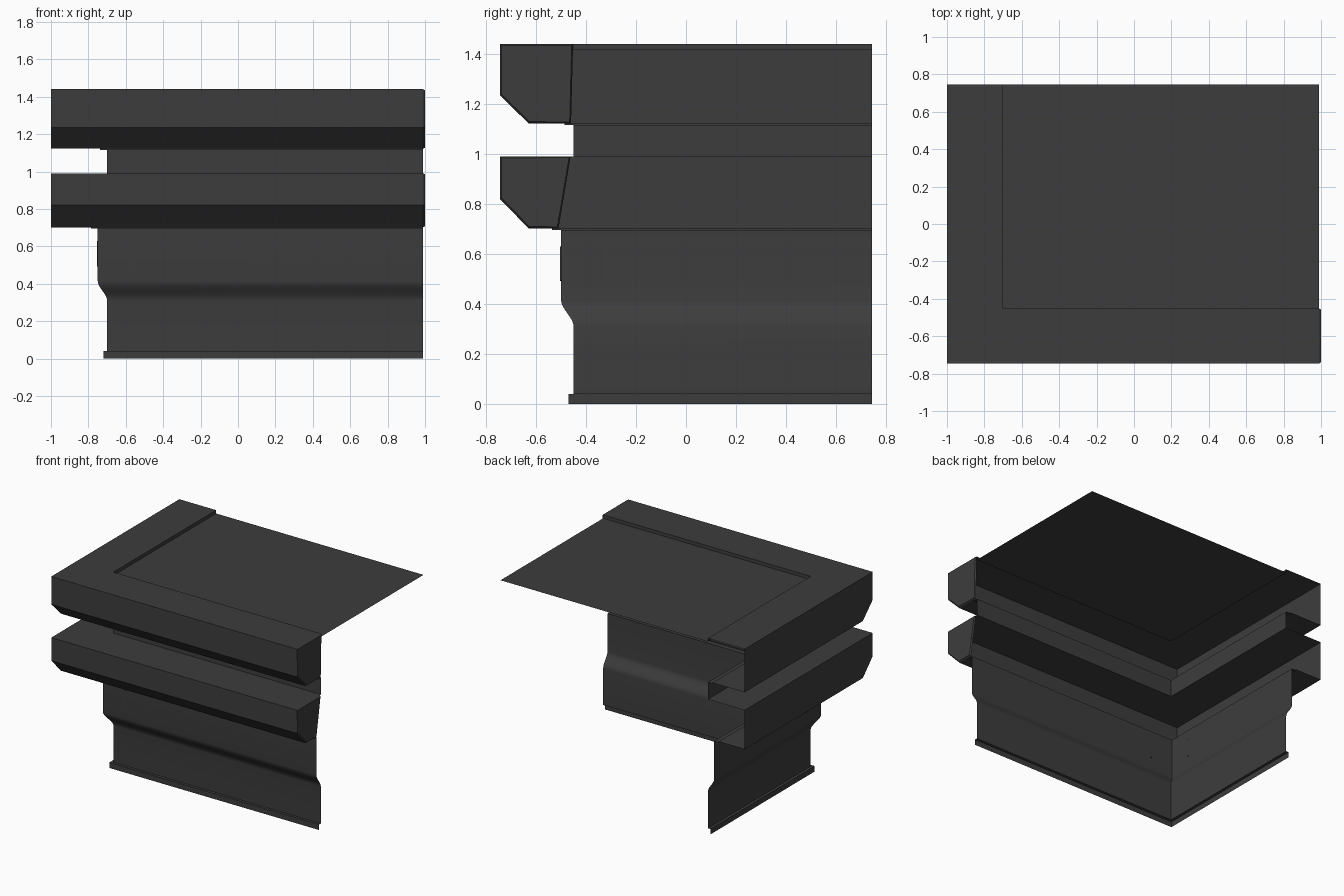
import bpy, bmesh, math
from mathutils import Vector

cube = bpy.data.objects.get("Cube")
if cube:
    bpy.data.objects.remove(cube, do_unlink=True)

WALL_X, WALL_Y = -0.70, -0.45      # outer faces of the two walls
END_X, END_Y = 0.99, 0.745         # open ends of the corner
OUT_X, OUT_Y = 0.30, 0.295         # cornice overhangs

grey = bpy.data.materials.new("dark_grey")
grey.use_nodes = True
colour = (0.046, 0.046, 0.046, 1)
grey.diffuse_color = colour
grey.node_tree.nodes["Principled BSDF"].inputs["Base Color"].default_value = colour


def finish(name, bm, smooth=False):
    mesh = bpy.data.meshes.new(name)
    bm.to_mesh(mesh)
    bm.free()
    ob = bpy.data.objects.new(name, mesh)
    bpy.context.collection.objects.link(ob)
    mesh.materials.append(grey)
    if smooth:
        bpy.ops.object.select_all(action="DESELECT")
        ob.select_set(True)
        bpy.context.view_layer.objects.active = ob
        bpy.ops.object.shade_smooth_by_angle(angle=math.radians(25))
    return ob


def corner_sheet(name, profile, smooth=False):
    """Sweep (left offset, front offset, height) points round the corner."""
    bm = bmesh.new()
    rows = []
    for dx, dy, z in profile:
        x, y = WALL_X - dx, WALL_Y - dy
        rows.append([bm.verts.new(p) for p in
                     ((END_X, y, z), (x, y, z), (x, END_Y, z))])
    for low, high in zip(rows, rows[1:]):
        for i in range(2):
            bm.faces.new((low[i], high[i], high[i + 1], low[i + 1]))
    return finish(name, bm, smooth)


def even(d, z):
    return (d, d, z)


# Plinth
corner_sheet("plinth", [even(0.02, 0), even(0.02, 0.04), even(0, 0.04)])

# Lower wall with its S-shaped swelling
wall = [even(0, 0.04)]
for i in range(11):
    t = i / 10
    wall.append(even(0.05 * t * t * (3 - 2 * t), 0.31 + 0.105 * t))
wall.append(even(0.05, 0.695))
corner_sheet("lower_wall", wall, smooth=True)


# Cornices: small lip, flat soffit, chamfered front, flat side
def cornice(name, inner, bottom, chamfer_top, top):
    lip = inner + 0.037
    corner_sheet(name, [
        even(inner, bottom - 0.007), even(lip, bottom - 0.007), even(lip, bottom),
        (OUT_X, 0.18, bottom), (OUT_X, OUT_Y, chamfer_top),
        (OUT_X, OUT_Y, top), even(0, top)])


cornice("lower_cornice", 0.05, 0.702, 0.82, 0.99)
cornice("upper_cornice", 0.0, 1.122, 1.235, 1.44)
corner_sheet("frieze", [even(0, 0.99), even(0, 1.115)])
corner_sheet("roof_step", [even(0, 1.44), even(0, 1.415)])


# Bevelled cornice end caps
def end_cap(name, bottom, chamfer_top, top, inner_low, inner_high):
    outline = [(inner_high, top), (WALL_Y - OUT_Y, top), (WALL_Y - OUT_Y, chamfer_top),
               (WALL_Y - 0.18, bottom), (inner_low, bottom)]
    bm = bmesh.new()
    face = bm.faces.new([bm.verts.new((END_X, y, z)) for y, z in outline])
    face.normal_update()
    if face.normal.x < 0:
        face.normal_flip()
    bmesh.ops.inset_individual(bm, faces=[face], thickness=0.008, depth=0.01)
    finish(name, bm)


end_cap("lower_cornice_end", 0.702, 0.82, 0.99, -0.51, -0.462)
end_cap("upper_cornice_end", 1.122, 1.235, 1.44, -0.46, -0.452)

# Roof
bm = bmesh.new()
bm.faces.new([bm.verts.new((x, y, 1.415)) for x, y in
              ((WALL_X, WALL_Y), (END_X, WALL_Y), (END_X, END_Y), (WALL_X, END_Y))])
finish("roof", bm)


# Upright rounded slots on the two walls
def slot(name, centre, along):
    radius, half, thick = 0.009, 0.06, 0.008
    normal = along.cross(Vector((0, 0, 1)))
    bm = bmesh.new()
    ring = []
    for i in range(16):
        a = math.tau * (i + 0.5) / 16
        rise = radius * math.sin(a) + math.copysign(half, math.sin(a))
        ring.append(bm.verts.new(centre + along * radius * math.cos(a)
                                 + Vector((0, 0, rise)) - normal * thick / 2))
    face = bm.faces.new(ring)
    out = bmesh.ops.extrude_face_region(bm, geom=[face], use_keep_orig=True)
    moved = [v for v in out["geom"] if isinstance(v, bmesh.types.BMVert)]
    bmesh.ops.translate(bm, verts=moved, vec=normal * thick)
    bmesh.ops.recalc_face_normals(bm, faces=bm.faces)
    finish(name, bm)


slot("front_slot", Vector((-0.57, WALL_Y - 0.05, 0.56)), Vector((1, 0, 0)))
slot("side_slot", Vector((WALL_X - 0.05, -0.335, 0.56)), Vector((0, 1, 0)))
